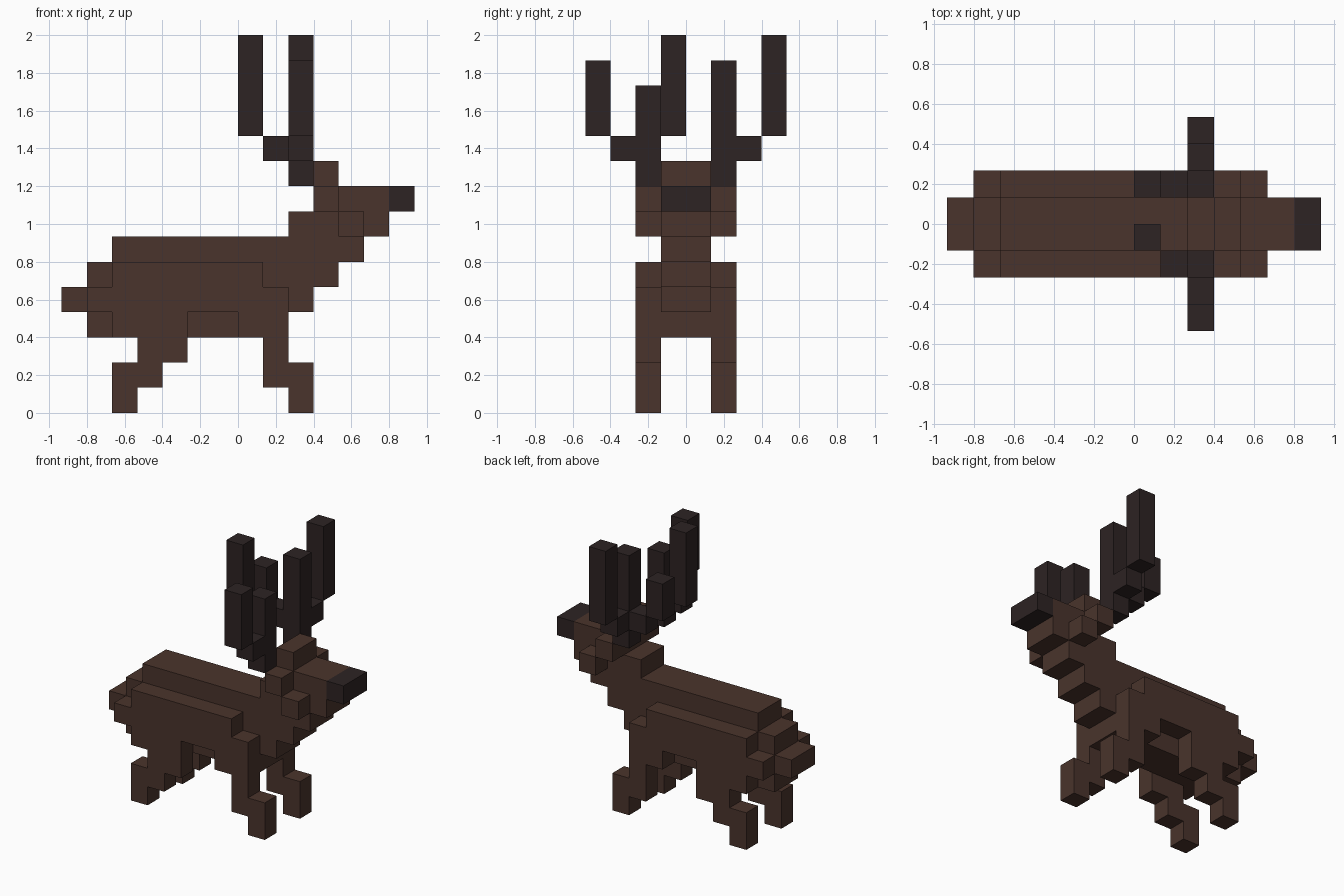
import bpy
import bmesh
from mathutils import Vector

cube = bpy.data.objects.get("Cube")
if cube:
    bpy.data.objects.remove(cube, do_unlink=True)

U = 2 / 15  # edge length of one block


def material(name, rgb):
    m = bpy.data.materials.new(name)
    m.diffuse_color = (*rgb, 1)
    m.use_nodes = True
    bsdf = m.node_tree.nodes["Principled BSDF"]
    bsdf.inputs["Base Color"].default_value = (*rgb, 1)
    bsdf.inputs["Roughness"].default_value = 0.9
    return m


BROWN = material("brown_fur", (0.068, 0.034, 0.025))
DARK = material("dark_horn", (0.0262, 0.0168, 0.0168))


def blocks(name, mat, boxes, mirror=False):
    """Skin a union of block ranges (x0, x1, y0, y1, z0, z1) as one clean mesh."""
    cells = set()
    for x0, x1, y0, y1, z0, z1 in boxes:
        if mirror:
            y0, y1 = -y1, -y0
        cells |= {(x, y, z) for x in range(x0, x1)
                  for y in range(y0, y1) for z in range(z0, z1)}
    bm = bmesh.new()
    verts = {}

    def vert(p):
        if p not in verts:
            verts[p] = bm.verts.new(Vector(p) * U)
        return verts[p]

    for c in sorted(cells):
        for axis in range(3):
            for side in (0, 1):
                n = list(c)
                n[axis] += 2 * side - 1
                if tuple(n) in cells:
                    continue  # hidden between two blocks
                a, b = (axis + 1) % 3, (axis + 2) % 3
                quad = []
                for da, db in ((0, 0), (1, 0), (1, 1), (0, 1)):
                    p = list(c)
                    p[axis] += side
                    p[a] += da
                    p[b] += db
                    quad.append(vert(tuple(p)))
                bm.faces.new(quad if side else quad[::-1])
    # Merge flat runs of block faces
    bmesh.ops.dissolve_limit(bm, angle_limit=0.01, verts=bm.verts[:], edges=bm.edges[:])
    me = bpy.data.meshes.new(name)
    bm.to_mesh(me)
    bm.free()
    me.materials.append(mat)
    ob = bpy.data.objects.new(name, me)
    bpy.context.collection.objects.link(ob)
    return ob


# Stepped torso, two blocks wide, with the tail as its rearmost block
blocks("torso", BROWN, [
    (-6, 2, -1, 1, 3, 4),
    (-6, 3, -1, 1, 4, 5),
    (-6, 4, -1, 1, 5, 6),
    (-5, 5, -1, 1, 6, 7),
])
blocks("tail", BROWN, [(-7, -6, -1, 1, 4, 5)])

# Neck, head and muzzle
blocks("head", BROWN, [
    (2, 6, -1, 1, 7, 8),
    (3, 6, -1, 1, 8, 9),
    (3, 4, -1, 1, 9, 10),
])
blocks("nose", DARK, [(6, 7, -1, 1, 8, 9)])

# Parts that repeat on both flanks
for side, flip in (("far_side", False), ("near_side", True)):
    blocks("flank_" + side, BROWN, [
        (-5, -2, 1, 2, 3, 4), (0, 2, 1, 2, 3, 4),
        (-6, 2, 1, 2, 4, 5),
        (-5, 1, 1, 2, 5, 6),
    ], flip)
    blocks("fore_leg_" + side, BROWN, [
        (1, 2, 1, 2, 2, 3), (1, 3, 1, 2, 1, 2), (2, 3, 1, 2, 0, 1),
    ], flip)
    blocks("hind_leg_" + side, BROWN, [
        (-4, -2, 1, 2, 2, 3), (-5, -3, 1, 2, 1, 2), (-5, -4, 1, 2, 0, 1),
    ], flip)
    blocks("ear_" + side, BROWN, [(3, 4, 1, 2, 8, 9)], flip)
    blocks("cheek_" + side, BROWN, [(4, 5, 1, 2, 7, 8)], flip)

# Antlers: main beam, outer tine and rear tine, uneven between the sides
for side, flip, beam, outer, rear, ry in (
        ("far_side", False, 14, 15, 13, 1),
        ("near_side", True, 13, 14, 15, 0)):
    blocks("antler_" + side, DARK, [
        (2, 3, 1, 2, 9, beam),
        (2, 3, 2, 3, 10, 11), (2, 3, 3, 4, 11, outer),
        (1, 2, 1, 2, 10, 11), (0, 1, ry, ry + 1, 11, rear),
    ], flip)
